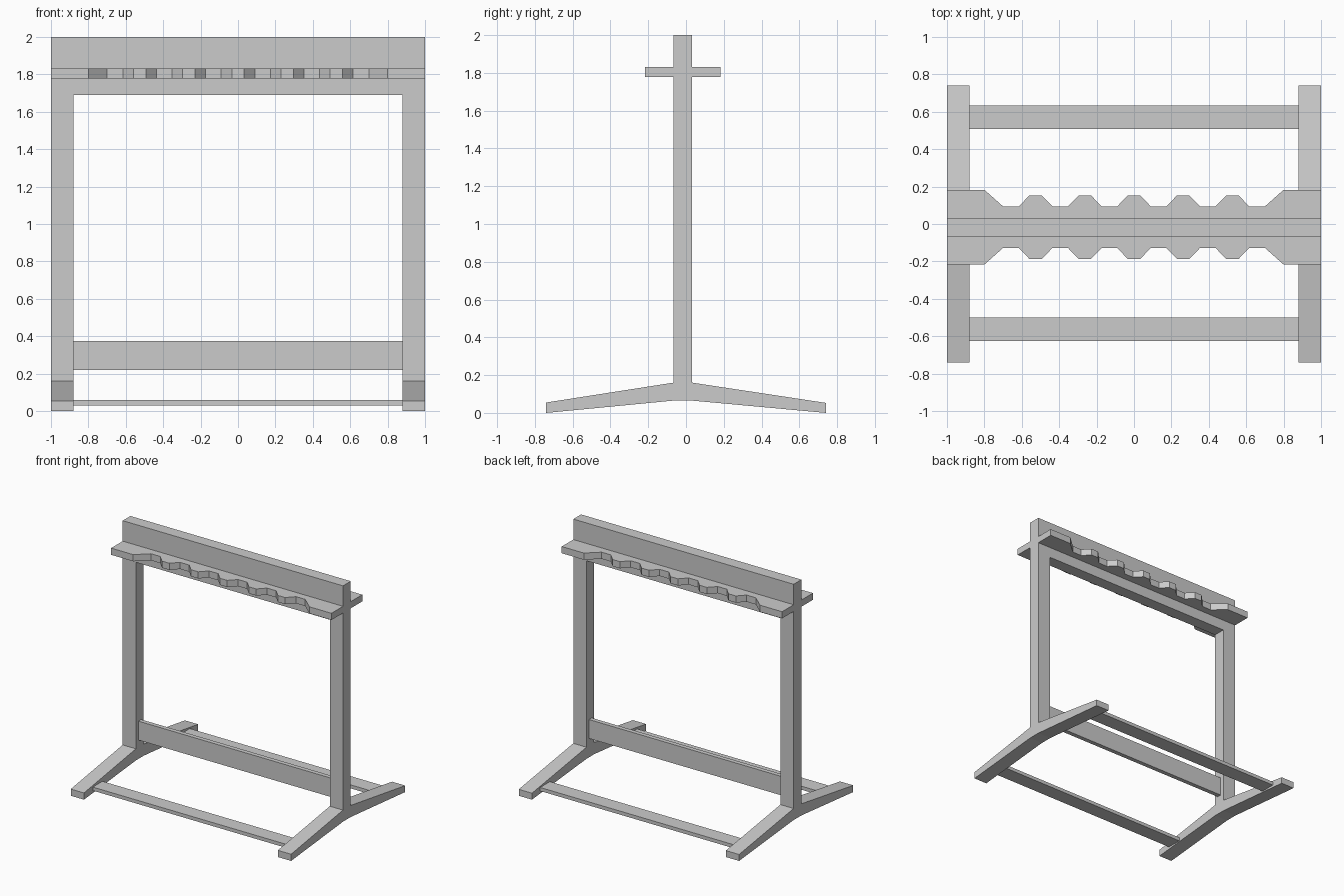
import bpy, bmesh
from mathutils import Vector

if "Cube" in bpy.data.objects:
    bpy.data.objects.remove(bpy.data.objects["Cube"])

YC = -0.017          # centre plane of the upright frame
HALF = 0.05          # half thickness of posts and top beam


def prism(name, points, direction):
    """Extrude a closed outline of 3D points along a direction."""
    bm = bmesh.new()
    face = bm.faces.new([bm.verts.new(p) for p in points])
    ext = bmesh.ops.extrude_face_region(bm, geom=[face])
    verts = [g for g in ext["geom"] if isinstance(g, bmesh.types.BMVert)]
    bmesh.ops.translate(bm, verts=verts, vec=Vector(direction))
    bmesh.ops.recalc_face_normals(bm, faces=bm.faces)
    mesh = bpy.data.meshes.new(name)
    bm.to_mesh(mesh)
    bm.free()
    obj = bpy.data.objects.new(name, mesh)
    bpy.context.collection.objects.link(obj)
    return obj


def box(name, x0, x1, y0, y1, z0, z1):
    outline = [(x0, y0, z0), (x1, y0, z0), (x1, y1, z0), (x0, y1, z0)]
    return prism(name, outline, (0, 0, z1 - z0))


# Side frames: post and splayed feet as one inverted T
side = [(-0.74, 0.0), (YC - HALF, 0.065), (YC + HALF, 0.065), (0.74, 0.0),
        (0.74, 0.053), (YC + HALF, 0.16), (YC + HALF, 1.69),
        (YC - HALF, 1.69), (YC - HALF, 0.16), (-0.74, 0.055)]
for label, x in (("left", -1.0), ("right", 0.88)):
    prism(label + "_side_frame", [(x, y, z) for y, z in side], (0.12, 0, 0))

# Top beam and thin middle stretcher
box("top_beam", -1, 1, YC - HALF, YC + HALF, 1.69, 2.0)
box("middle_stretcher", -0.88, 0.88, YC - 0.018, YC + 0.018, 0.22, 0.375)

# Low rails between the feet
box("front_foot_rail", -0.88, 0.88, -0.625, -0.5, 0.03, 0.059)
box("back_foot_rail", -0.88, 0.88, 0.507, 0.633, 0.03, 0.059)

# Notched shelves on both faces of the beam: (x, distance from centre plane)
edge = [(-1, HALF), (-1, 0.2), (-0.8, 0.2), (-0.7, 0.111)]
for i in range(-2, 3):
    c = i * 0.263
    edge += [(c - 0.09, 0.111), (c - 0.033, 0.17),
             (c + 0.033, 0.17), (c + 0.09, 0.111)]
edge += [(0.7, 0.111), (0.8, 0.2), (1, 0.2), (1, HALF)]
for label, sign in (("front", -1), ("back", 1)):
    prism(label + "_notched_shelf",
          [(x, YC + sign * d, 1.777) for x, d in edge], (0, 0, 0.055))
